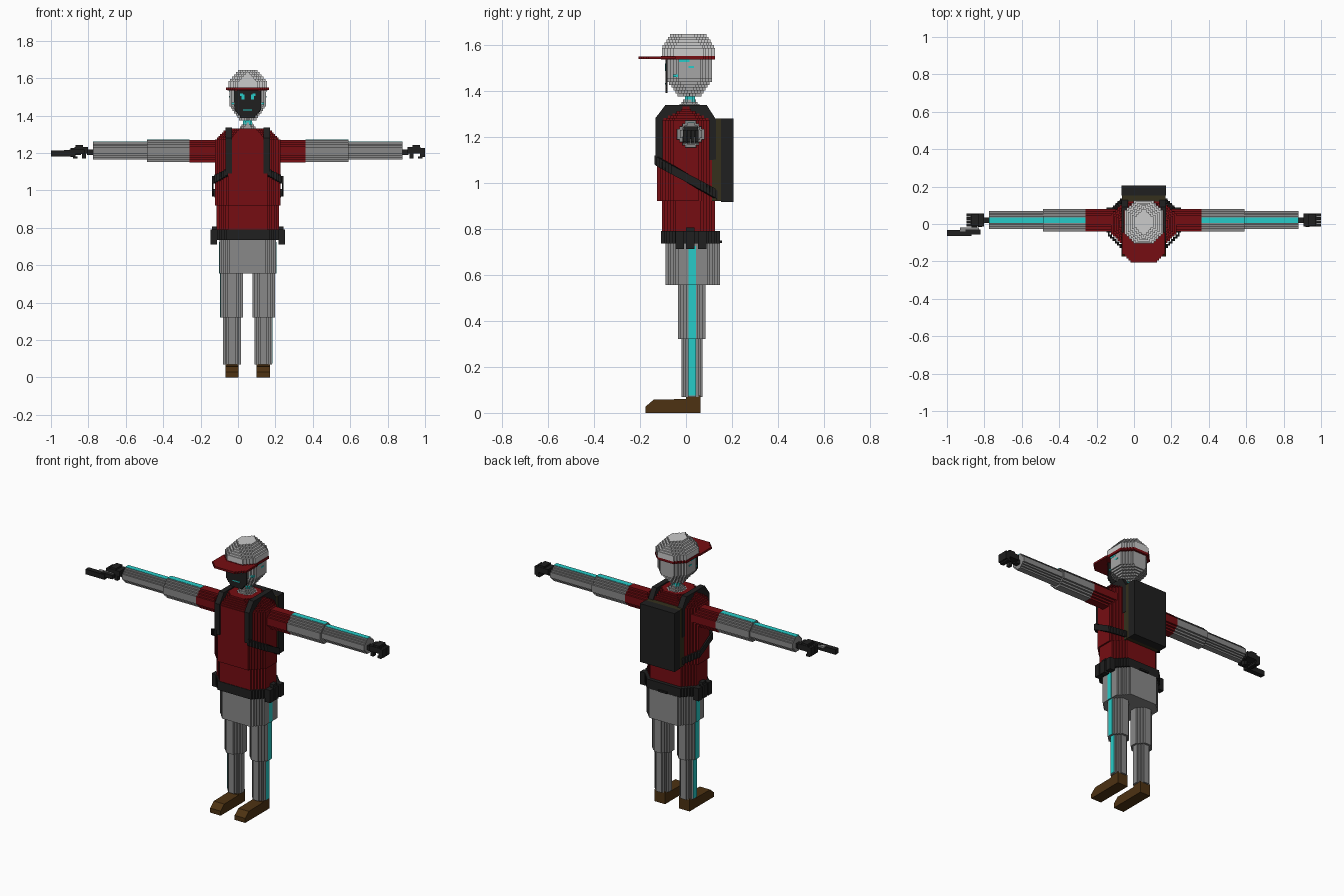
import bpy, bmesh

if "Cube" in bpy.data.objects:
    bpy.data.objects.remove(bpy.data.objects["Cube"])

C = 0.052  # body centre line in x (the held tool shifts it)


def material(name, r, g, b):
    m = bpy.data.materials.new(name)
    m.diffuse_color = (r, g, b, 1)
    m.use_nodes = True
    m.node_tree.nodes["Principled BSDF"].inputs["Base Color"].default_value = m.diffuse_color
    return m


GREY = material("limb_grey", 0.25, 0.25, 0.25)
PALE = material("head_grey", 0.38, 0.38, 0.38)
LIGHT = material("hat_light_grey", 0.6, 0.6, 0.6)
RED = material("jacket_red", 0.18, 0.004, 0.006)
BLACK = material("gear_black", 0.014, 0.014, 0.014)
CYAN = material("glow_cyan", 0.02, 0.6, 0.58)
BROWN = material("shoe_brown", 0.075, 0.032, 0.006)
OLIVE = material("pack_olive", 0.035, 0.03, 0.012)


def finish(name, bm, mat):
    bmesh.ops.recalc_face_normals(bm, faces=bm.faces)
    me = bpy.data.meshes.new(name)
    bm.to_mesh(me)
    bm.free()
    me.materials.append(mat)
    ob = bpy.data.objects.new(name, me)
    ob.location.x = C
    bpy.context.collection.objects.link(ob)
    return ob


def stair(a0, a1, b0, b1, c, n):
    """Rectangle outline whose corners are cut by n small steps."""
    if n == 0:
        return [(a1, b0), (a1, b1), (a0, b1), (a0, b0)]
    s = c / n
    ca, cb, ha, hb = (a0 + a1) / 2, (b0 + b1) / 2, (a1 - a0) / 2, (b1 - b0) / 2
    q = [(ha, hb - c)]
    for i in range(n):
        q.append((ha - (i + 1) * s, hb - c + i * s))
        q.append((ha - (i + 1) * s, hb - c + (i + 1) * s))
    pts = q + [(-x, y) for x, y in q[::-1]] + [(-x, -y) for x, y in q]
    pts += [(x, -y) for x, y in q[::-1]]
    return [(ca + x, cb + y) for x, y in pts]


PLACE = {"z": lambda a, b, t: (a, b, t), "x": lambda a, b, t: (t, a, b)}


def stack(name, mat, rect, layers, c=0.0, n=0, axis="z"):
    """Stepped prisms; layers hold start, end, inset in a, inset in b."""
    a0, a1, b0, b1 = rect
    bm = bmesh.new()
    for t0, t1, ia, ib in layers:
        pts = stair(a0 + ia, a1 - ia, b0 + ib, b1 - ib, c, n)
        lo, hi = [[bm.verts.new(PLACE[axis](a, b, t)) for a, b in pts] for t in (t0, t1)]
        bm.faces.new(lo)
        bm.faces.new(hi)
        for i in range(len(pts)):
            j = (i + 1) % len(pts)
            bm.faces.new((lo[i], lo[j], hi[j], hi[i]))
    return finish(name, bm, mat)


def box(name, mat, x, y, z):
    return stack(name, mat, (*sorted(x), *y), [(*z, 0, 0)])


def side_prism(name, mat, x, pts):
    """Extrude a y-z outline along x."""
    bm = bmesh.new()
    lo, hi = [[bm.verts.new((t, y, z)) for y, z in pts] for t in x]
    bm.faces.new(lo)
    bm.faces.new(hi)
    for i in range(len(pts)):
        j = (i + 1) % len(pts)
        bm.faces.new((lo[i], lo[j], hi[j], hi[i]))
    return finish(name, bm, mat)


def ramp(t0, t1, a, b, n):
    """n layers whose insets go evenly from a to b."""
    out = []
    for i in range(n):
        f, h = i / max(n - 1, 1), (t1 - t0) / n
        out.append((t0 + i * h, t0 + (i + 1) * h,
                    a[0] + (b[0] - a[0]) * f, a[1] + (b[1] - a[1]) * f))
    return out


# head, hat and brim
stack("head", PALE, (-0.098, 0.098, -0.082, 0.112),
      ramp(1.375, 1.45, (0.052, 0.045), (0.008, 0.0), 6) + [(1.45, 1.54, 0, 0)], 0.05, 4)
stack("hat_dome", LIGHT, (-0.104, 0.104, -0.105, 0.125),
      [(1.55, 1.585, 0, 0)] + ramp(1.585, 1.645, (0.01, 0.004), (0.052, 0.035), 5), 0.05, 4)
stack("hat_band", RED, (-0.107, 0.107, -0.108, 0.125), [(1.535, 1.551, 0, 0)], 0.05, 4)
stack("hat_brim", RED, (-0.115, 0.115, -0.207, 0.0), [(1.537, 1.549, 0, 0)], 0.045, 4)

# face plate with glowing eyes and mouth
stack("face_plate", BLACK, (-0.07, 0.07, -0.09, -0.081),
      ramp(1.39, 1.43, (0.03, 0), (0.005, 0), 4) + [(1.43, 1.536, 0, 0)])
for s in (-1, 1):
    box("eye", CYAN, (s * 0.018, s * 0.034), (-0.092, -0.089), (1.485, 1.512))
    box("brow_light", CYAN, (s * 0.026, s * 0.042), (-0.092, -0.089), (1.505, 1.518))
    box("temple_light", CYAN, (s * 0.085, s * 0.1), (-0.03, 0.015), (1.525, 1.534))
    box("ear_light", CYAN, (s * 0.09, s * 0.1), (0.01, 0.035), (1.498, 1.506))
    box("cheek_light", CYAN, (s * 0.06, s * 0.088), (-0.057, -0.034), (1.46, 1.47))
box("mouth", CYAN, (-0.024, 0.024), (-0.092, -0.089), (1.427, 1.433))

# neck
stack("neck", CYAN, (-0.024, 0.024, -0.005, 0.04), [(1.31, 1.385, 0, 0)], 0.01, 1)
stack("collar", PALE, (-0.05, 0.05, -0.035, 0.065), ramp(1.32, 1.362, (0, 0), (0.024, 0.022), 4), 0.02, 2)

# torso
stack("chest", RED, (-0.175, 0.175, -0.125, 0.125),
      [(0.92, 1.272, 0, 0)] + ramp(1.272, 1.33, (0.01, 0.005), (0.055, 0.04), 6), 0.07, 6)
stack("waist", RED, (-0.166, 0.166, -0.105, 0.125), [(0.78, 0.92, 0, 0)], 0.06, 5)
stack("belt", BLACK, (-0.176, 0.176, -0.108, 0.147), [(0.735, 0.79, 0, 0)], 0.06, 5)
stack("hips", GREY, (-0.152, 0.152, -0.09, 0.148), [(0.555, 0.735, 0, 0)], 0.055, 5)
box("belt_clip", BLACK, (-0.03, 0.03), (0.145, 0.157), (0.737, 0.748))

# backpack
box("backpack_front", OLIVE, (-0.116, 0.116), (0.11, 0.152), (0.92, 1.278))
box("backpack", BLACK, (-0.118, 0.118), (0.152, 0.207), (0.917, 1.278))

# shoulder straps and the slanted straps round the ribs
STRAP = [(-0.133, 1.09), (-0.133, 1.28), (-0.09, 1.337), (0.09, 1.337), (0.13, 1.275), (0.13, 1.1)]
for s in (-1, 1):
    side_prism("shoulder_strap", BLACK, (s * 0.085, s * 0.118), STRAP)
    rim = [(x, y) for x, y in stair(-0.187, 0.187, -0.136, 0.136, 0.075, 6) if x > 0.09]
    rim.sort(key=lambda p: (p[1], p[0] if p[1] < 0 else -p[0]))
    bm = bmesh.new()
    rows = [[bm.verts.new((s * x, y, 1.093 - (y + 0.125) * 0.56 + d)) for d in (-0.02, 0.02)]
            for x, y in rim]
    for p, q in zip(rows, rows[1:]):
        bm.faces.new((p[0], q[0], q[1], p[1]))
    strap = finish("rib_strap", bm, BLACK)
    mod = strap.modifiers.new("thickness", "SOLIDIFY")
    mod.thickness = 0.012
    mod.offset = 0

for s in (-1, 1):
    def along(a, b):
        return [(s * a, s * b, 0, 0)]

    # arm with a glowing line on top
    stack("sleeve", RED, (-0.041, 0.081, 1.15, 1.27), along(0.12, 0.31), 0.036, 3, "x")
    stack("upper_arm", GREY, (-0.04, 0.08, 1.152, 1.269), along(0.31, 0.538), 0.036, 3, "x")
    stack("forearm", GREY, (-0.026, 0.07, 1.165, 1.259), along(0.538, 0.828), 0.03, 3, "x")
    box("upper_arm_light", CYAN, (s * 0.31, s * 0.538), (0.006, 0.036), (1.265, 1.271))
    box("forearm_light", CYAN, (s * 0.538, s * 0.828), (0.006, 0.036), (1.255, 1.261))

    # hand with curled fingers
    box("wrist", BLACK, (s * 0.82, s * 0.86), (0.005, 0.035), (1.19, 1.218))
    box("palm", BLACK, (s * 0.853, s * 0.925), (-0.013, 0.055), (1.198, 1.232))
    box("knuckles", BLACK, (s * 0.88, s * 0.92), (-0.01, 0.053), (1.23, 1.243))
    box("thumb", BLACK, (s * 0.866, s * 0.885), (-0.015, 0.01), (1.172, 1.2))
    for i in range(4):
        y = -0.013 + i * 0.0175
        box("finger", BLACK, (s * 0.92, s * 0.947), (y, y + 0.0155), (1.178, 1.228))
        box("fingertip", BLACK, (s * 0.91, s * 0.935), (y, y + 0.0155), (1.17, 1.182))

    # leg with a glowing line on the outside
    stack("thigh", GREY, (s * 0.085 - 0.06, s * 0.085 + 0.06, -0.035, 0.085), [(0.32, 0.56, 0, 0)], 0.036, 3)
    stack("shin", GREY, (s * 0.084 - 0.047, s * 0.084 + 0.047, -0.02, 0.072), [(0.07, 0.32, 0, 0)], 0.028, 3)
    box("hip_light", CYAN, (s * 0.148, s * 0.154), (0.01, 0.043), (0.555, 0.725))
    box("thigh_light", CYAN, (s * 0.141, s * 0.147), (0.01, 0.043), (0.32, 0.556))
    box("shin_light", CYAN, (s * 0.127, s * 0.133), (0.01, 0.043), (0.075, 0.32))

    # shoe
    side_prism("shoe", BROWN, (s * 0.084 - 0.036, s * 0.084 + 0.036),
               [(-0.175, 0), (-0.175, 0.028), (-0.14, 0.058), (0.0, 0.06),
                (0.0, 0.075), (0.062, 0.075), (0.062, 0)])

    # belt pouches
    for y in (-0.045, 0.0, 0.052):
        box("pouch", BLACK, (s * 0.165, s * 0.2), (y, y + 0.036), (0.712, 0.79))
    box("pouch_flap", BLACK, (s * 0.165, s * 0.19), (0.0, 0.036), (0.78, 0.806))

# held tool, beside one hand
box("tool_body", BLACK, (-0.87 - C, -1.0 - C), (-0.063, -0.032), (1.182, 1.213))
box("tool_grip", BLACK, (-0.82 - C, -0.9 - C), (-0.055, -0.03), (1.195, 1.218))
box("tool_plate", GREY, (-0.83 - C, -0.93 - C), (-0.04, -0.02), (1.205, 1.216))
box("tool_joint", BLACK, (-0.84 - C, -0.87 - C), (-0.04, 0.0), (1.19, 1.21))
